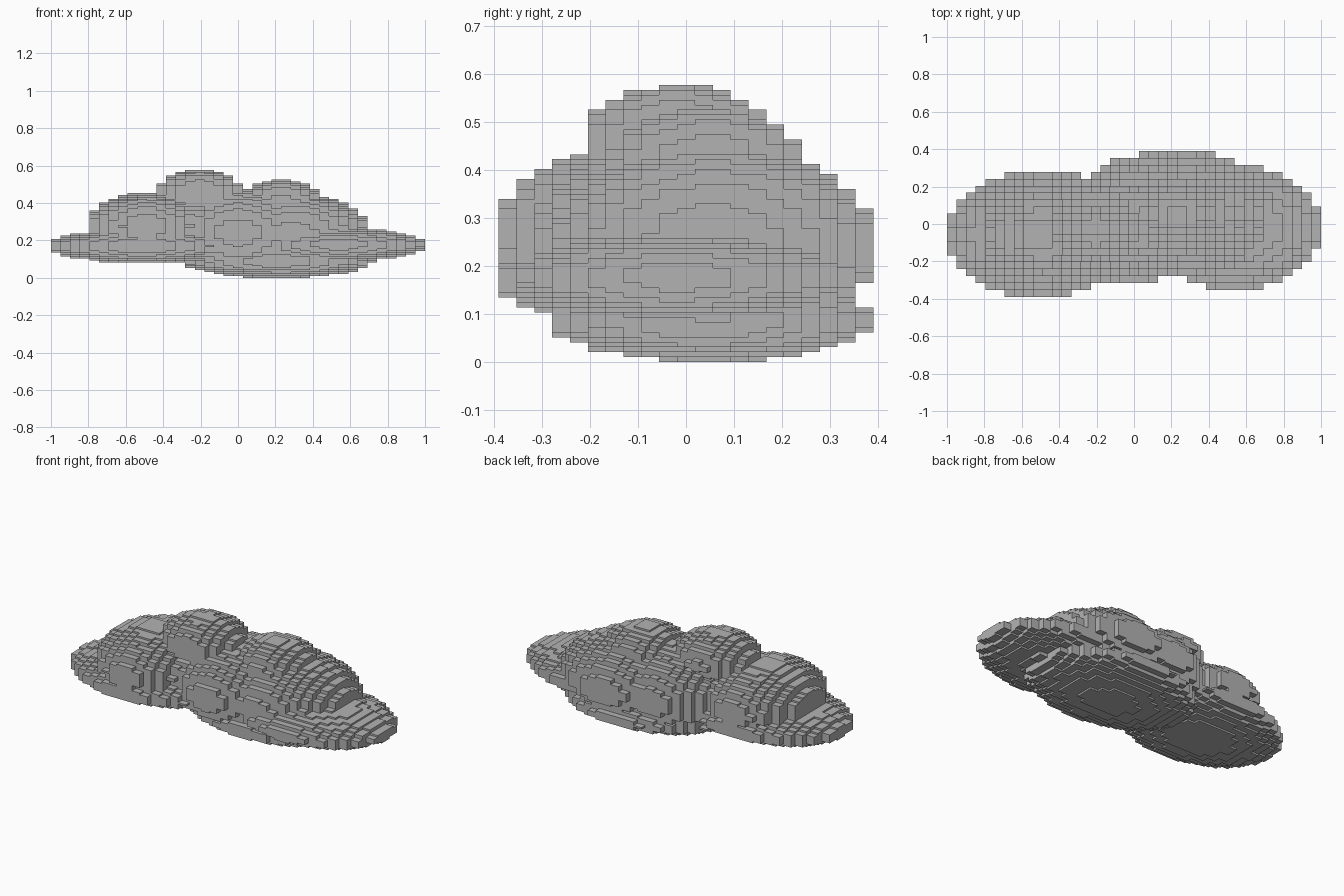
import bpy, bmesh

if "Cube" in bpy.data.objects:
    bpy.data.objects.remove(bpy.data.objects["Cube"])

# Voxel grid covering the cloud
N = (39, 21, 56)
SIZE = (2.0, 0.78, 0.577)
CELL = [s / n for s, n in zip(SIZE, N)]
ORIGIN = (-1.0, -0.39, 0.0)

# Puffs: centre and radii of each ellipsoid lobe
PUFFS = [
    ((-0.51, -0.055, 0.17), (0.50, 0.345, 0.092)),   # left flat disc
    ((-0.50, -0.055, 0.275), (0.305, 0.342, 0.18)),  # left lobe
    ((-0.205, -0.015, 0.45), (0.23, 0.207, 0.127)),  # tall top bump
    ((0.23, 0.045, 0.40), (0.22, 0.21, 0.125)),      # right top bump
    ((0.295, 0.06, 0.24), (0.41, 0.335, 0.21)),      # right lobe
    ((0.0, 0.02, 0.24), (0.36, 0.335, 0.23)),        # middle lobe
    ((0.54, -0.015, 0.177), (0.46, 0.338, 0.09)),    # right flat disc
    ((0.21, 0.052, 0.087), (0.51, 0.338, 0.087)),    # bottom disc
]


def corner(i, j, k):
    return tuple(o + c * n for o, c, n in zip(ORIGIN, CELL, (i, j, k)))


def inside(p):
    return any(sum(((a - b) / r) ** 2 for a, b, r in zip(p, c, rad)) <= 1
               for c, rad in PUFFS)


# Fill every cell whose centre is inside a puff
filled = {(i, j, k) for i in range(N[0]) for j in range(N[1]) for k in range(N[2])
          if inside(corner(i + 0.5, j + 0.5, k + 0.5))}

# Make a face wherever a filled cell meets an empty one
bm = bmesh.new()
verts = {}


def vert(key):
    if key not in verts:
        verts[key] = bm.verts.new(corner(*key))
    return verts[key]


for cell in filled:
    for axis in range(3):
        u, v = (axis + 1) % 3, (axis + 2) % 3
        for side in (0, 1):
            near = list(cell)
            near[axis] += 2 * side - 1
            if tuple(near) in filled:
                continue
            loop = []
            for du, dv in ((0, 0), (1, 0), (1, 1), (0, 1)):
                key = list(cell)
                key[axis] += side
                key[u] += du
                key[v] += dv
                loop.append(vert(tuple(key)))
            bm.faces.new(loop if side else loop[::-1])

# Flat-shaded stepped cloud object in mid grey
mesh = bpy.data.meshes.new("cloud")
bm.to_mesh(mesh)
bm.free()
grey = bpy.data.materials.new("cloud_grey")
grey.diffuse_color = (0.45, 0.45, 0.45, 1)
grey.use_nodes = True
grey.node_tree.nodes["Principled BSDF"].inputs["Base Color"].default_value = grey.diffuse_color
mesh.materials.append(grey)
cloud = bpy.data.objects.new("cloud", mesh)
bpy.context.collection.objects.link(cloud)
